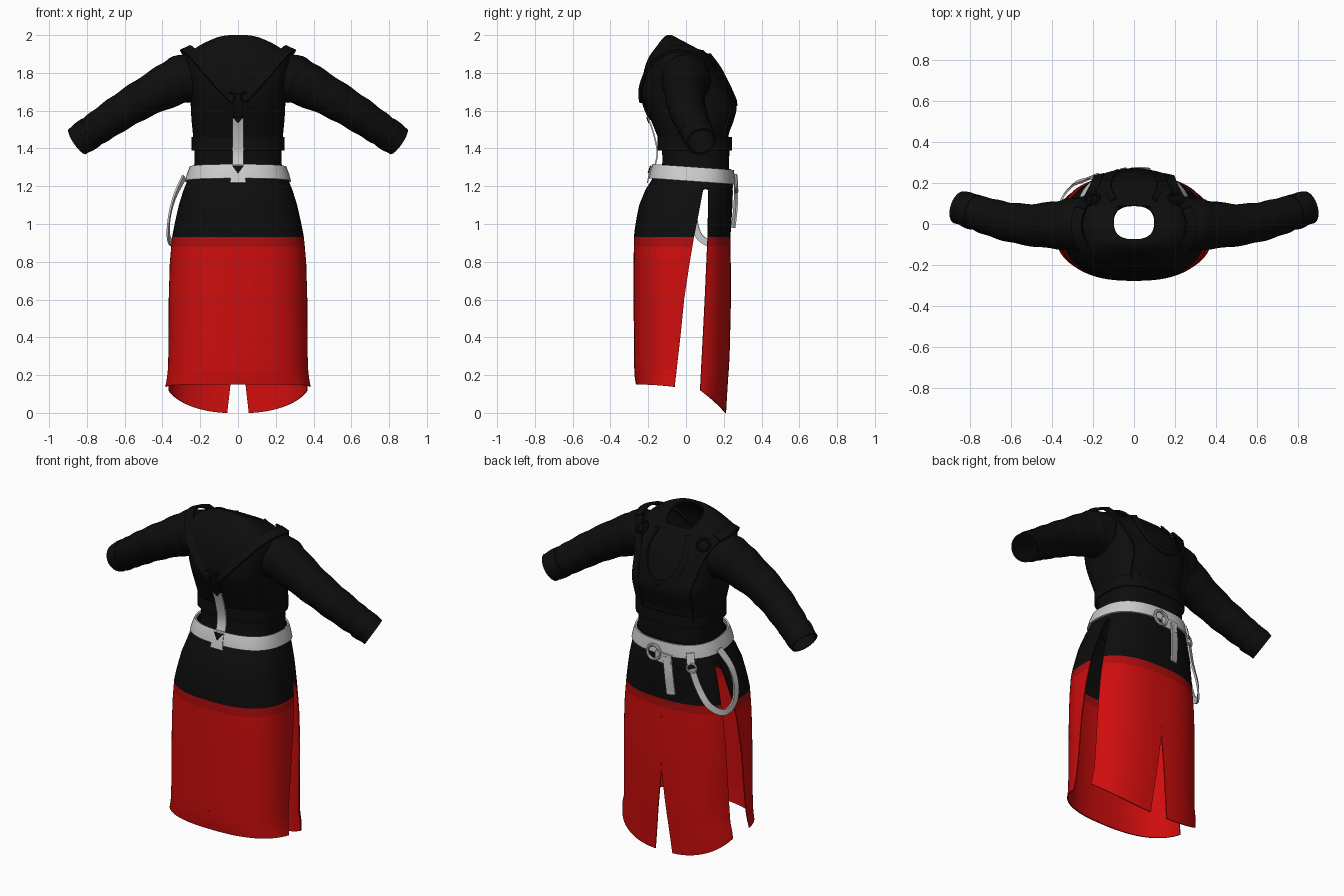
import bpy, math
from mathutils import Vector as V

if "Cube" in bpy.data.objects:
    bpy.data.objects.remove(bpy.data.objects["Cube"])


def material(name, rgb):
    m = bpy.data.materials.new(name)
    m.diffuse_color = (*rgb, 1)
    m.use_nodes = True
    m.node_tree.nodes["Principled BSDF"].inputs["Base Color"].default_value = m.diffuse_color
    return m


BLACK = material("black cloth", (0.004, 0.004, 0.004))
RED = material("red cloth", (0.62, 0.004, 0.004))
DARK = material("dark red trim", (0.42, 0.004, 0.004))
GREY = material("light grey leather", (0.6, 0.6, 0.6))


def smooth(pts, n):
    """Catmull-Rom resampling of tuples of any length."""
    out = []
    for i in range(len(pts) - 1):
        a, b, c, d = (pts[max(i - 1, 0)], pts[i], pts[i + 1], pts[min(i + 2, len(pts) - 1)])
        for k in range(n):
            t = k / n
            out.append(tuple(0.5 * (2 * q + (r - p) * t + (2 * p - 5 * q + 4 * r - s) * t * t
                             + (3 * q - p - 3 * r + s) * t ** 3) for p, q, r, s in zip(a, b, c, d)))
    return out + [tuple(pts[-1])]


def interp(table, z):
    """Linear lookup in rows sorted by falling z."""
    if z >= table[0][0]:
        return table[0][1:]
    for a, b in zip(table, table[1:]):
        if z >= b[0]:
            t = (a[0] - z) / (a[0] - b[0])
            return tuple(p + (q - p) * t for p, q in zip(a[1:], b[1:]))
    return table[-1][1:]


def sheet(name, rows, mats, closed=False, thick=0.006, rule=None, offset=0.0):
    """Skin a grid of points, thicken it and smooth it."""
    n = len(rows[0])
    verts = [p for r in rows for p in r]
    faces = [(i * n + j, i * n + (j + 1) % n, (i + 1) * n + (j + 1) % n, (i + 1) * n + j)
             for i in range(len(rows) - 1) for j in range(n if closed else n - 1)]
    me = bpy.data.meshes.new(name)
    me.from_pydata(verts, [], faces)
    for m in mats:
        me.materials.append(m)
    if rule:
        for p in me.polygons:
            p.material_index = rule(p.center)
    ob = bpy.data.objects.new(name, me)
    bpy.context.collection.objects.link(ob)
    finish(ob, thick, offset)
    return ob


def finish(ob, thick=0, offset=0.0):
    bpy.ops.object.select_all(action='DESELECT')
    ob.select_set(True)
    bpy.context.view_layer.objects.active = ob
    if thick:
        mod = ob.modifiers.new("thickness", 'SOLIDIFY')
        mod.thickness, mod.offset = thick, offset
        bpy.ops.object.modifier_apply(modifier=mod.name)
    bpy.ops.object.shade_smooth_by_angle(angle=math.radians(40))


def power(v, p):
    return math.copysign(abs(v) ** p, v)


def loop(z, rx, yf, yb, tilt=0, p=0.8, n=56):
    """Horizontal rounded-box ring, lower towards +y when tilted."""
    cy, ry, pts = (yf + yb) / 2, (yb - yf) / 2, []
    for k in range(n):
        a = 2 * math.pi * k / n
        y = cy + ry * power(math.sin(a), p)
        pts.append((rx * power(math.cos(a), p), y, z - tilt * y))
    return pts


def strap(name, path, width, mat, centre=(0, 0, None), n=6, thick=0.01):
    """Flat band along a path, facing away from a centre."""
    pts = [V(p) for p in smooth(path, n)]
    rows = []
    for i, p in enumerate(pts):
        t = pts[min(i + 1, len(pts) - 1)] - pts[max(i - 1, 0)]
        c = V((centre[0], centre[1], p.z if centre[2] is None else centre[2]))
        side = t.cross(p - c).normalized() * width / 2
        rows.append([p - side, p + side])
    return sheet(name, rows, [mat], thick=thick)


def ring(name, loc, r, tube, facing, mat):
    bpy.ops.mesh.primitive_torus_add(location=loc, major_radius=r, minor_radius=tube,
                                     major_segments=28, minor_segments=8,
                                     rotation=V(facing).to_track_quat('Z', 'Y').to_euler())
    ob = bpy.context.object
    ob.name = name
    ob.data.materials.append(mat)
    finish(ob)


# torso: open tube from waist to neck (z, half width, y min, y max, tilt)
TORSO = [(1.957, 0.1, -0.075, 0.09, 0.53), (1.95, 0.14, -0.105, 0.09, 0.42),
         (1.925, 0.22, -0.15, 0.095, 0.12), (1.87, 0.272, -0.195, 0.14, 0.05),
         (1.8, 0.265, -0.222, 0.195, 0), (1.7, 0.25, -0.233, 0.24, 0),
         (1.62, 0.247, -0.213, 0.264, 0), (1.55, 0.243, -0.183, 0.25, 0),
         (1.47, 0.235, -0.15, 0.222, 0), (1.42, 0.23, -0.13, 0.228, 0),
         (1.33, 0.228, -0.122, 0.225, 0), (1.22, 0.235, -0.14, 0.225, 0)]
sheet("bodice", [loop(*r, p=0.72) for r in smooth(TORSO, 4)], [BLACK], closed=True)
sheet("underbust_band", [loop(z, 0.242, -0.148, 0.24, p=0.72) for z in (1.39, 1.425, 1.46)],
      [BLACK], closed=True)
sheet("neckband", [loop(1.95, 0.108, -0.083, 0.098, 0.53), loop(1.956, 0.1, -0.075, 0.09, 0.53)],
      [BLACK], closed=True, thick=0.008)


def skin(x, z, side, lift=0.008):
    """Point on the torso surface; side is -1 for -y and 1 for +y."""
    rx, yf, yb, _ = interp(TORSO, z)
    h = max(0, 1 - min(1, abs(x) / rx) ** (2 / 0.72)) ** 0.36
    return (x, (yf + yb) / 2 + side * ((yb - yf) / 2 * h + lift), z)


# sleeves, shoulder harness and jacket edges on both sides
ARM = [(0.22, 0.0, 1.772, 0.128), (0.29, 0.0, 1.768, 0.126), (0.36, -0.005, 1.738, 0.116),
       (0.5, -0.005, 1.665, 0.1), (0.62, 0.012, 1.592, 0.092), (0.72, 0.04, 1.525, 0.086),
       (0.79, 0.062, 1.478, 0.08), (0.85, 0.082, 1.437, 0.075)]
for s, side in ((1, "right"), (-1, "left")):
    path = smooth(ARM, 5)
    rows = []
    for i, (x, y, z, r) in enumerate(path):
        a, b = V(path[max(i - 1, 0)][:3]), V(path[min(i + 1, len(path) - 1)][:3])
        t = (b - a).normalized()
        u = t.cross(V((0, 1, 0))).normalized()
        w = t.cross(u)
        rows.append([])
        for k in range(28):
            q = 2 * math.pi * k / 28
            rr = r * (1 + 0.022 * math.sin(i * 1.25 + 1.5 * math.sin(q)))
            p = V((x, y, z)) + (u * math.cos(q) + w * math.sin(q)) * rr
            rows[-1].append((p.x * s, p.y, p.z))
    sheet(side + "_sleeve", rows, [BLACK], closed=True)
    sheet(side + "_cuff", [[V(p) + (V(p) - V((s * c[0], c[1], c[2]))) * 0.05 for p in r]
                           for r, c in list(zip(rows, path))[-7:]], [BLACK], closed=True)
    strap(side + "_harness_front", [skin(s * x, z, -1) for x, z in
          ((0.02, 1.66), (0.09, 1.73), (0.16, 1.81), (0.215, 1.875))]
          + [(s * 0.262, -0.08, 1.922), (s * 0.28, 0, 1.925), (s * 0.26, 0.075, 1.905)],
          0.055, BLACK, (s * 0.15, 0, 1.65), thick=0.016)
    strap(side + "_harness_back", [(s * 0.26, 0.075, 1.905), skin(s * 0.215, 1.83, 1, 0.015)]
          + [skin(s * x, z, 1) for x, z in ((0.19, 1.74), (0.17, 1.62), (0.165, 1.5), (0.165, 1.43))],
          0.05, BLACK, (s * 0.12, 0, 1.62), thick=0.012)
    strap(side + "_jacket_edge", [skin(s * x, z, 1) for x, z in
          ((0.1, 1.9), (0.125, 1.82), (0.11, 1.72), (0.06, 1.66), (0.0, 1.64))],
          0.03, BLACK, (0, 0, 1.6))
    ring(side + "_harness_ring", (s * 0.205, 0.125, 1.872), 0.034, 0.009, (s * 0.3, 0.7, 0.7), BLACK)
    ring(side + "_rear_ring", (s * 0.035, -0.238, 1.675), 0.02, 0.006, (0, 1, 0), BLACK)
strap("harness_centre", [skin(0, z, -1) for z in (1.69, 1.62, 1.55)], 0.055, BLACK)

# skirt: front and back panels parted by side slits (z, half width, y min, y max)
SKIRT = [(1.29, 0.245, -0.16, 0.232), (1.23, 0.265, -0.18, 0.24), (1.18, 0.285, -0.212, 0.244),
         (1.1, 0.31, -0.245, 0.243), (1.0, 0.333, -0.265, 0.237), (0.93, 0.346, -0.273, 0.232),
         (0.8, 0.358, -0.274, 0.234), (0.6, 0.364, -0.274, 0.235), (0.3, 0.366, -0.273, 0.228),
         (0.2, 0.37, -0.27, 0.222), (0.15, 0.383, -0.262, 0.218), (0.0, 0.383, -0.25, 0.21)]
FRONT_EDGE = [(1.185, 0.105), (1.18, 0.09), (1.05, 0.066), (0.93, 0.042), (0.8, 0.02),
              (0.6, -0.01), (0.4, -0.03), (0.14, -0.06)]
BACK_EDGE = [(1.185, 0.105), (1.18, 0.119), (0.93, 0.115), (0.6, 0.1), (0.12, 0.075)]
LEVELS = [1.29, 1.23, 1.186, 1.18, 1.1, 1.04, 0.98, 0.93, 0.88]
P = 0.8


def cloth(c):
    return 0 if c.z > 0.93 else 1 if c.z > 0.88 else 2


def panel(name, s, back):
    rows, n = [], 22
    for k in range(len(LEVELS) + 16):
        row = []
        for j in range(n + 1):
            u = j / n
            hem = 0.12 * u ** 1.6 if back else 0.15 - 0.012 * u ** 4
            z = LEVELS[k] if k < len(LEVELS) else 0.88 + (hem - 0.88) * (k - len(LEVELS) + 1) / 16
            rx, yf, yb = interp(SKIRT, z)
            cy, ry = (yf + yb) / 2, (yb - yf) / 2
            edge = interp(BACK_EDGE if back else FRONT_EDGE, z)[0]
            end = math.asin(power((edge - cy) / ry, 1 / P))
            gap = max(0, 0.057 * (1 - z / 0.5)) if back else 0
            start = math.acos((gap / rx) ** (1 / P)) * (1 if back else -1)
            a = start + (end - start) * u
            row.append((s * rx * power(math.cos(a), P), cy + ry * power(math.sin(a), P), z))
        rows.append(row)
    sheet(name, rows, [BLACK, DARK, RED], rule=cloth)


for s, side in ((1, "right"), (-1, "left")):
    panel("skirt_front_" + side, s, False)
    panel("skirt_back_" + side, s, True)

# belt with buckle, hanging tail and side loop
sheet("belt", [loop(z, rx, yf, yb, 0.07) for z, rx, yf, yb in
      ((1.228, 0.276, -0.193, 0.255), (1.265, 0.266, -0.186, 0.253), (1.303, 0.252, -0.172, 0.248))],
      [GREY], closed=True, thick=0.01)
ring("belt_buckle", (0.03, 0.266, 1.215), 0.042, 0.009, (0, 1, 0.05), GREY)
strap("buckle_tab", [(0.02, 0.262, 1.2), (-0.03, 0.264, 1.195), (-0.085, 0.262, 1.19)], 0.06, GREY)
strap("belt_tail", [(-0.06, 0.264, 1.21), (-0.07, 0.263, 1.1), (-0.075, 0.25, 0.98)], 0.05, GREY)
strap("loop_hanger", [(-0.185, 0.225, 1.25), (-0.195, 0.232, 1.19)], 0.045, GREY)
ring("loop_ring", (-0.2, 0.232, 1.165), 0.026, 0.007, (-0.4, 0.9, 0), GREY)
strap("side_loop", [(-0.2, 0.228, 1.16), (-0.235, 0.215, 1.05), (-0.29, 0.195, 0.95),
                    (-0.345, 0.135, 0.9), (-0.368, 0.07, 0.935), (-0.364, 0.042, 1.03),
                    (-0.337, 0.05, 1.14), (-0.285, 0.09, 1.25)], 0.036, GREY, (-0.1, 0, None), n=8)

# centre strap with black pointed ends
strap("centre_strap", [(0, -0.2, 1.56), (0, -0.172, 1.48), (0, -0.152, 1.38), (0, -0.168, 1.3),
                       (0, -0.195, 1.25)], 0.06, GREY, thick=0.008)
sheet("strap_foot", [[(-w, y, z), (w, y, z)] for w, y, z in
                     ((0.032, -0.18, 1.31), (0.036, -0.196, 1.26), (0.043, -0.204, 1.218))], [GREY])
for name, y0, y1, z0, z1 in (("strap_notch_top", -0.208, -0.197, 1.566, 1.535),
                             ("strap_notch_foot", -0.188, -0.2, 1.308, 1.27)):
    sheet(name, [[(-0.028, y0, z0), (0.028, y0, z0)], [(-0.001, y1, z1), (0.001, y1, z1)]],
          [BLACK], thick=0.006)
